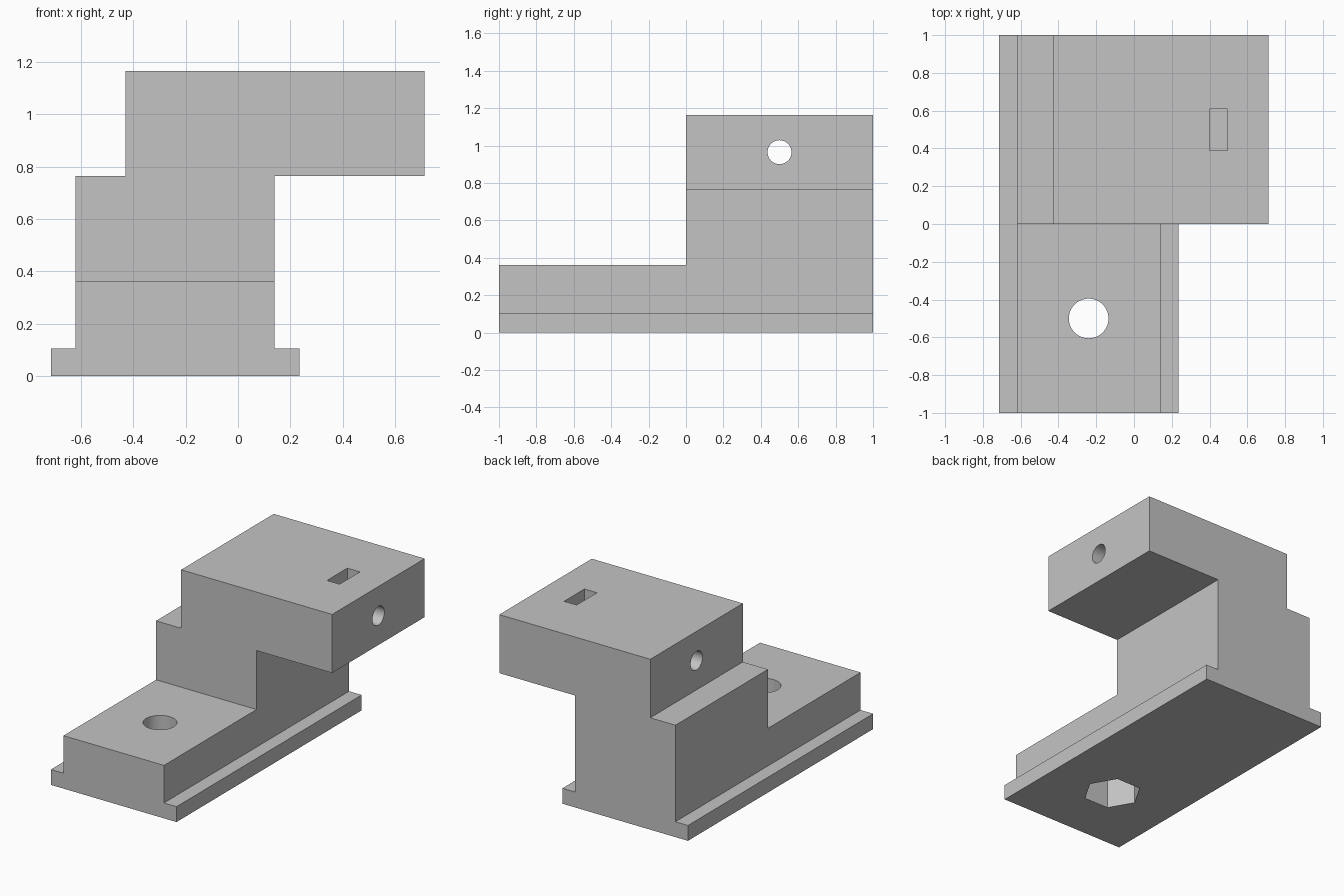
import bpy, bmesh, math
from mathutils import Matrix, Vector

if "Cube" in bpy.data.objects:
    bpy.data.objects.remove(bpy.data.objects["Cube"], do_unlink=True)

grey = bpy.data.materials.new("plain grey")
grey.use_nodes = True
GREY = (0.55, 0.55, 0.55, 1)
grey.diffuse_color = GREY
grey.node_tree.nodes["Principled BSDF"].inputs["Base Color"].default_value = GREY


def add_object(name, bm):
    bmesh.ops.recalc_face_normals(bm, faces=bm.faces)
    mesh = bpy.data.meshes.new(name)
    bm.to_mesh(mesh)
    bm.free()
    mesh.materials.append(grey)
    obj = bpy.data.objects.new(name, mesh)
    bpy.context.collection.objects.link(obj)
    return obj


def box(name, low, high):
    low, high = Vector(low), Vector(high)
    bm = bmesh.new()
    bmesh.ops.create_cube(bm, size=1, matrix=Matrix.Translation((low + high) / 2)
                          @ Matrix.Diagonal((*(high - low), 1)))
    return add_object(name, bm)


def prism(name, sides, radius, length, centre, axis="Z"):
    turn = Matrix.Rotation(math.pi / 2, 4, "Y") if axis == "X" else Matrix()
    bm = bmesh.new()
    bmesh.ops.create_cone(bm, cap_ends=True, segments=sides, radius1=radius,
                          radius2=radius, depth=length,
                          matrix=Matrix.Translation(centre) @ turn)
    return add_object(name, bm)


# Flanged foot, column and overhanging head as one front profile
profile = [(-0.715, 0), (0.235, 0), (0.235, 0.105), (0.14, 0.105),
           (0.14, 0.765), (0.712, 0.765), (0.712, 1.165), (-0.43, 1.165),
           (-0.43, 0.765), (-0.62, 0.765), (-0.62, 0.105), (-0.715, 0.105)]
bm = bmesh.new()
face = bm.faces.new([bm.verts.new((x, -1, z)) for x, z in profile])
extruded = bmesh.ops.extrude_face_region(bm, geom=[face])["geom"]
bmesh.ops.translate(bm, vec=(0, 2, 0),
                    verts=[v for v in extruded if isinstance(v, bmesh.types.BMVert)])
bracket = add_object("bracket", bm)

# Hexagonal nut pocket, its corners pointing along x
pocket = prism("nut_pocket", 6, 0.185, 0.48, (0, 0, 0))
pocket.data.transform(Matrix.Translation((-0.24, -0.5, 0))
                      @ Matrix.Rotation(math.pi / 2, 4, "Z"))

cutters = [
    box("front_step", (-1, -1.2, 0.362), (1, 0, 1.4)),
    prism("bolt_hole", 64, 0.105, 1, (-0.24, -0.5, 0.3)),
    pocket,
    prism("cross_hole", 48, 0.064, 2, (0.1, 0.5, 0.965), "X"),
    box("nut_slot", (0.4, 0.39, 0.855), (0.495, 0.61, 1.3)),
]

# Cut each feature, then discard its cutter
bpy.ops.object.select_all(action="DESELECT")
bracket.select_set(True)
bpy.context.view_layer.objects.active = bracket
for cutter in cutters:
    cutter.hide_render = True
    cut = bracket.modifiers.new(cutter.name, "BOOLEAN")
    cut.operation = "DIFFERENCE"
    cut.solver = "EXACT"
    cut.object = cutter
    bpy.ops.object.modifier_apply(modifier=cut.name)
    bpy.data.objects.remove(cutter, do_unlink=True)

bpy.ops.object.shade_smooth_by_angle(angle=math.radians(30))
